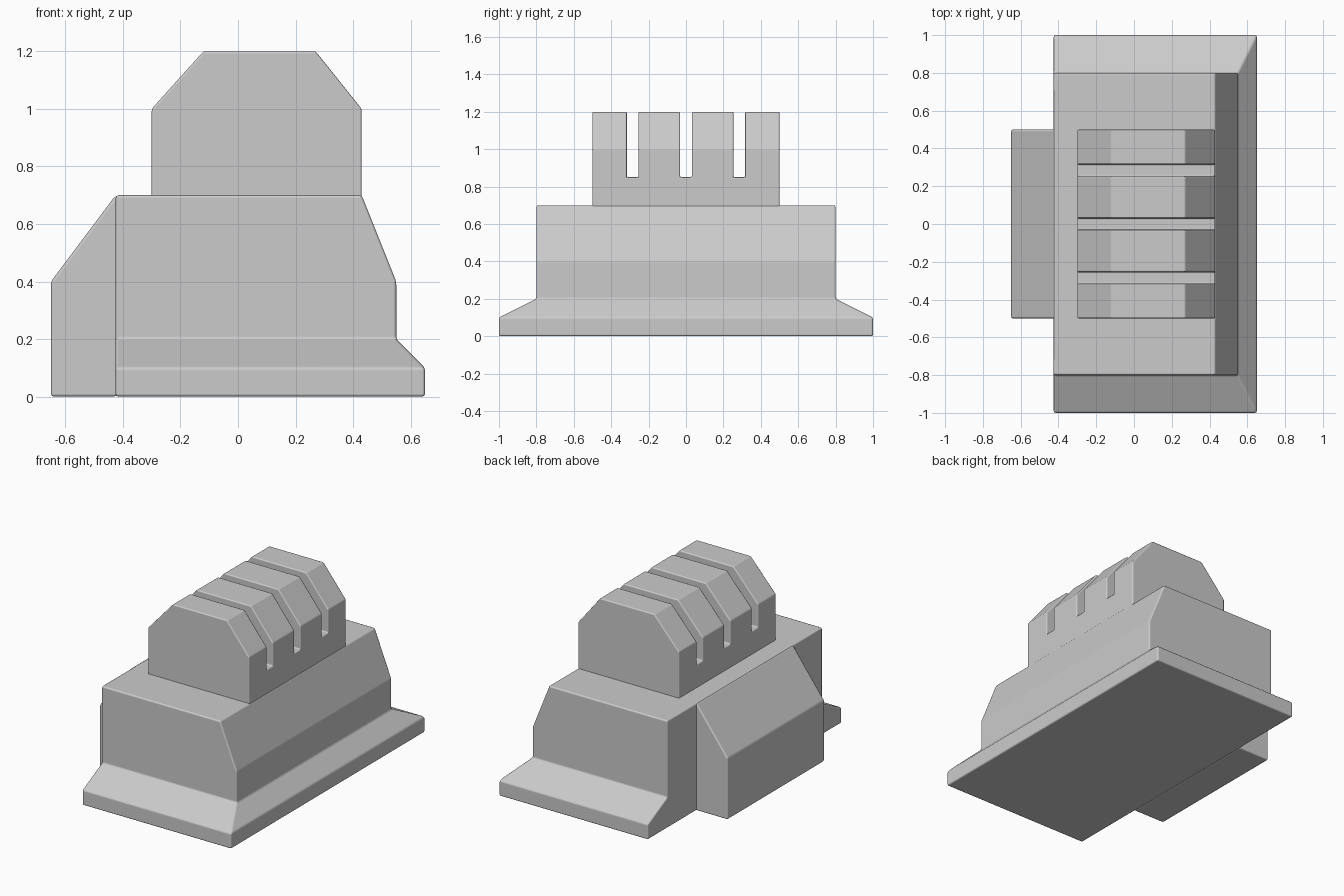
import bpy, bmesh, math

if "Cube" in bpy.data.objects:
    bpy.data.objects.remove(bpy.data.objects["Cube"])


def finish(name, bm, bevel=0.012):
    bmesh.ops.recalc_face_normals(bm, faces=bm.faces)
    for f in bm.faces:
        f.smooth = bevel > 0
    mesh = bpy.data.meshes.new(name)
    bm.to_mesh(mesh)
    bm.free()
    ob = bpy.data.objects.new(name, mesh)
    bpy.context.collection.objects.link(ob)
    return ob


def soften(ob, width=0.01):
    # small rounded edges with flat main faces
    m = ob.modifiers.new("soft_edges", 'BEVEL')
    m.width = width
    m.segments = 2
    m.limit_method = 'ANGLE'
    m.angle_limit = math.radians(15)
    m.harden_normals = True


def loft(rings):
    bm = bmesh.new()
    loops = [[bm.verts.new(p) for p in r] for r in rings]
    n = len(loops[0])
    for a, b in zip(loops, loops[1:]):
        for i in range(n):
            j = (i + 1) % n
            bm.faces.new((a[i], a[j], b[j], b[i]))
    bm.faces.new(loops[0])
    bm.faces.new(loops[-1])
    return bm


def extrude_y(profile, half):
    return loft([[(x, y, z) for x, z in profile] for y in (-half, half)])


# Flared foot and main body: (height, right edge, half depth)
levels = [(0, .65, 1), (.1, .65, 1), (.2, .55, .8), (.4, .55, .8), (.7, .43, .8)]
body = finish("body", loft([[(-.425, -d, z), (r, -d, z), (r, d, z), (-.425, d, z)]
                            for z, r, d in levels]))
# merge the level strips of the flat left side into one face
bm = bmesh.new()
bm.from_mesh(body.data)
left = [f for f in bm.faces if f.normal.x < -.99]
bmesh.ops.dissolve_faces(bm, faces=left)
bm.to_mesh(body.data)
bm.free()
soften(body)

# Sloped housing on the left side
housing = finish("side_housing", extrude_y(
    [(-.65, 0), (-.65, .4), (-.425, .7), (-.37, .65), (-.37, .05), (-.425, 0)], .5))
soften(housing)

# Chamfered top block
crown = finish("top_block", extrude_y(
    [(-.3, .6), (-.3, 1), (-.12, 1.2), (.27, 1.2), (.43, 1), (.43, .6)], .5))

# Three slots cut across the top block
bm = bmesh.new()
for y in (-.285, 0, .285):
    res = bmesh.ops.create_cube(bm, size=1)
    bmesh.ops.scale(bm, vec=(1.4, .062, .6), verts=res["verts"])
    bmesh.ops.translate(bm, vec=(0, y, 1.15), verts=res["verts"])
cutter = finish("slot_cutter", bm)
cutter.hide_render = True
cutter.display_type = 'WIRE'

cut = crown.modifiers.new("slots", 'BOOLEAN')
cut.operation = 'DIFFERENCE'
cut.solver = 'EXACT'
cut.object = cutter
soften(crown, .008)
